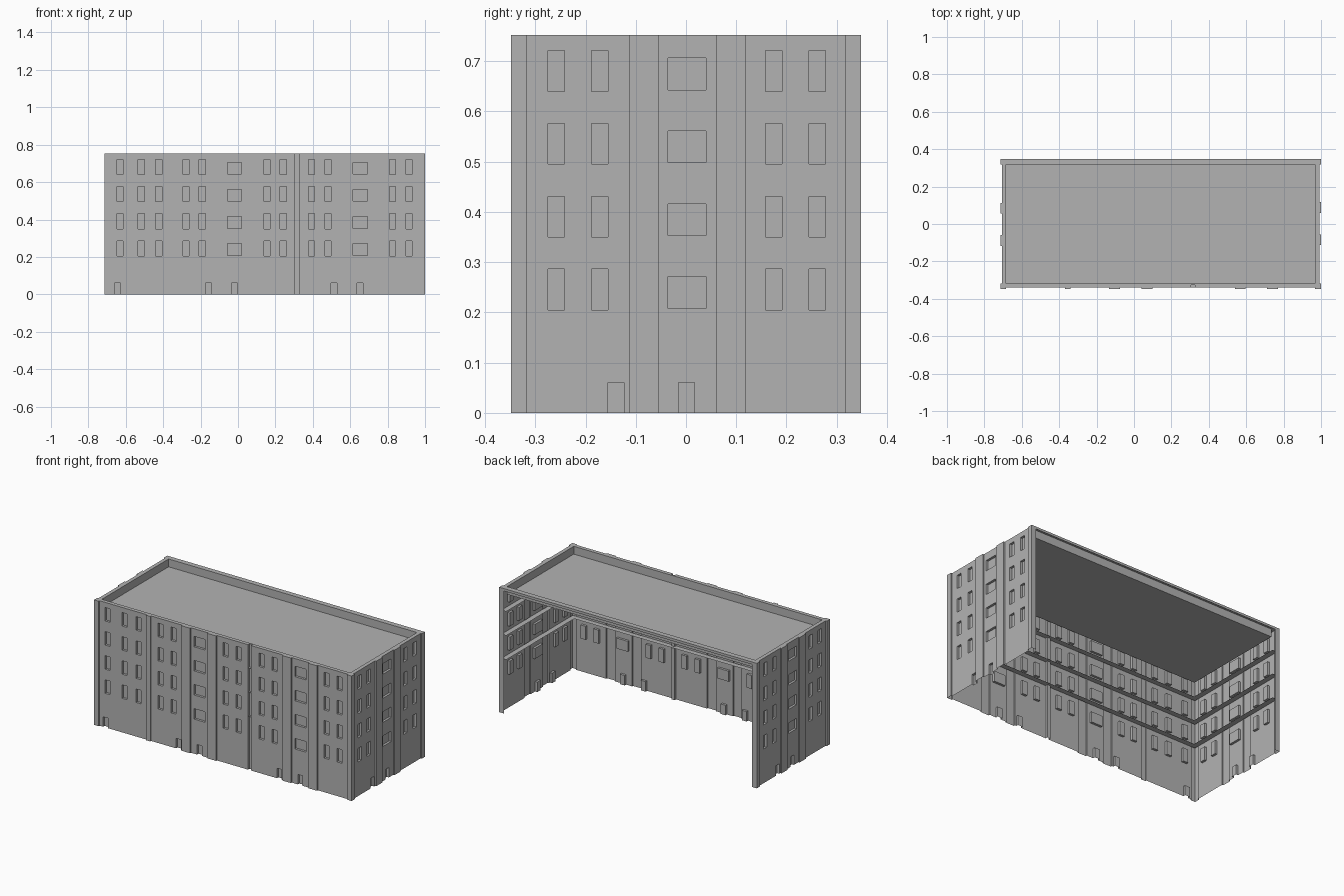
import bpy, bmesh, math

if "Cube" in bpy.data.objects:
    bpy.data.objects.remove(bpy.data.objects["Cube"], do_unlink=True)

grey = bpy.data.materials.new("plain grey")
grey.use_nodes = True
colour = (0.45, 0.45, 0.45, 1)
grey.diffuse_color = colour
grey.node_tree.nodes["Principled BSDF"].inputs["Base Color"].default_value = colour

# Overall building limits
X0, X1, Y0, Y1, TOP = -0.715, 1.0, -0.348, 0.348, 0.752
RIM, ROOF = 0.031, 0.705
BASE, SUNK = 0.008, 0.022
FLOOR_STEP = 0.145


def finish(name, bm):
    bmesh.ops.remove_doubles(bm, verts=bm.verts, dist=0.0001)
    mesh = bpy.data.meshes.new(name)
    bm.to_mesh(mesh)
    bm.free()
    mesh.materials.append(grey)
    obj = bpy.data.objects.new(name, mesh)
    bpy.context.collection.objects.link(obj)
    return obj


def quad(bm, *points):
    bm.faces.new([bm.verts.new(p) for p in points])


def flat(bm, x0, x1, y0, y1, z):
    quad(bm, (x0, y0, z), (x1, y0, z), (x1, y1, z), (x0, y1, z))


def window_stack(u, width, bottom, height):
    return [(u, u + width, bottom + i * FLOOR_STEP, bottom + i * FLOOR_STEP + height)
            for i in range(4)]


def bay(c):
    """Recesses of one full bay: two window pairs, a wide stack and two doors."""
    cells = window_stack(c - 0.036, 0.076, 0.208, 0.063)
    for u in (-0.275, -0.188, 0.158, 0.245):
        cells += window_stack(c + u, 0.033, 0.205, 0.081)
    return cells + [(c + u, c + u + 0.032, 0, 0.06) for u in (-0.155, -0.015)]


def bay_piers(c):
    return [(c - 0.113, c - 0.055), (c + 0.06, c + 0.118)]


def facade(name, start, end, piers, recesses, cap_range):
    """Stepped wall sheet facing -y, with a rim along its top."""
    us = sorted({round(u, 4) for span in piers + [r[:2] for r in recesses]
                 for u in span} | {start, end})
    zs = sorted({round(z, 4) for r in recesses for z in r[2:]} | {0, TOP})

    def depth(u, z):
        if any(a < u < b and c < z < d for a, b, c, d in recesses):
            return SUNK
        return 0 if any(a < u < b for a, b in piers) else BASE

    bm = bmesh.new()
    for i, (u0, u1) in enumerate(zip(us, us[1:])):
        um = (u0 + u1) / 2
        for j, (z0, z1) in enumerate(zip(zs, zs[1:])):
            zm = (z0 + z1) / 2
            d = depth(um, zm)
            quad(bm, (u0, d, z0), (u1, d, z0), (u1, d, z1), (u0, d, z1))
            # Reveals towards the next column and the next row
            if i + 2 < len(us):
                e = depth((u1 + us[i + 2]) / 2, zm)
                if e != d:
                    quad(bm, (u1, d, z0), (u1, e, z0), (u1, e, z1), (u1, d, z1))
            if j + 2 < len(zs):
                e = depth(um, (z1 + zs[j + 2]) / 2)
                if e != d:
                    quad(bm, (u0, d, z1), (u1, d, z1), (u1, e, z1), (u0, e, z1))
        if cap_range[0] < um < cap_range[1]:
            d = depth(um, TOP - 0.001)
            quad(bm, (u0, d, TOP), (u1, d, TOP), (u1, RIM, TOP), (u0, RIM, TOP))
    bmesh.ops.remove_doubles(bm, verts=bm.verts, dist=0.0001)
    bmesh.ops.dissolve_limit(bm, angle_limit=0.01, verts=bm.verts, edges=bm.edges)
    return finish(name, bm)


# Front wall: a half bay followed by two full bays
front_cells = bay(-0.02) + bay(0.652) + [(0.305, 0.325, 0, TOP)]
for u in (-0.648, -0.535, -0.44):
    front_cells += window_stack(u, 0.034, 0.205, 0.081)
front_cells.append((-0.66, -0.628, 0, 0.06))
front_piers = [(X0, X0 + RIM), (-0.37, -0.34), (X1 - RIM, X1)]
front_piers += bay_piers(-0.02) + bay_piers(0.652)
front = facade("front_wall", X0, X1, front_piers, front_cells, (X0, X1))
front.location.y = Y0

# End walls: one bay each
for name, x, angle in (("left_wall", X1, 90), ("right_wall", X0, -90)):
    piers = [(Y0, Y0 + RIM), (Y1 - RIM, Y1)] + bay_piers(0)
    wall = facade(name, Y0, Y1, piers, bay(0), (Y0 + RIM, Y1 - RIM))
    wall.location.x = x
    wall.rotation_euler.z = math.radians(angle)

# Corner returns at the open back
bm = bmesh.new()
for a, b in ((X0, X0 + RIM), (X1 - RIM, X1)):
    quad(bm, (b, Y1, 0), (a, Y1, 0), (a, Y1, TOP), (b, Y1, TOP))
finish("back_corner_returns", bm)

# Sunken roof with parapet lining and back rim
bm = bmesh.new()
a, b, c, d = X0 + RIM, X1 - RIM, Y0 + RIM, Y1 - RIM
flat(bm, a, b, c, d, ROOF)
corners = [(a, c), (a, d), (b, d), (b, c)]
for p, q in zip(corners, corners[1:] + corners[:1]):
    quad(bm, (*p, ROOF), (*q, ROOF), (*q, TOP), (*p, TOP))
flat(bm, X0, X1, d, Y1, TOP)
quad(bm, (X1, Y1, TOP - 0.015), (X0, Y1, TOP - 0.015), (X0, Y1, TOP), (X1, Y1, TOP))
finish("roof_and_parapet", bm)

# Narrow floor ledges running round the inside
bm = bmesh.new()
for level in range(3):
    z = 0.322 + level * FLOOR_STEP
    flat(bm, X0 + BASE, X1 - BASE, Y0 + BASE, Y0 + 0.04, z)
    flat(bm, X0 + BASE, X0 + 0.04, Y0 + 0.04, Y1 - 0.01, z)
    flat(bm, X1 - 0.04, X1 - BASE, Y0 + 0.04, Y1 - 0.01, z)
finish("floor_ledges", bm)
